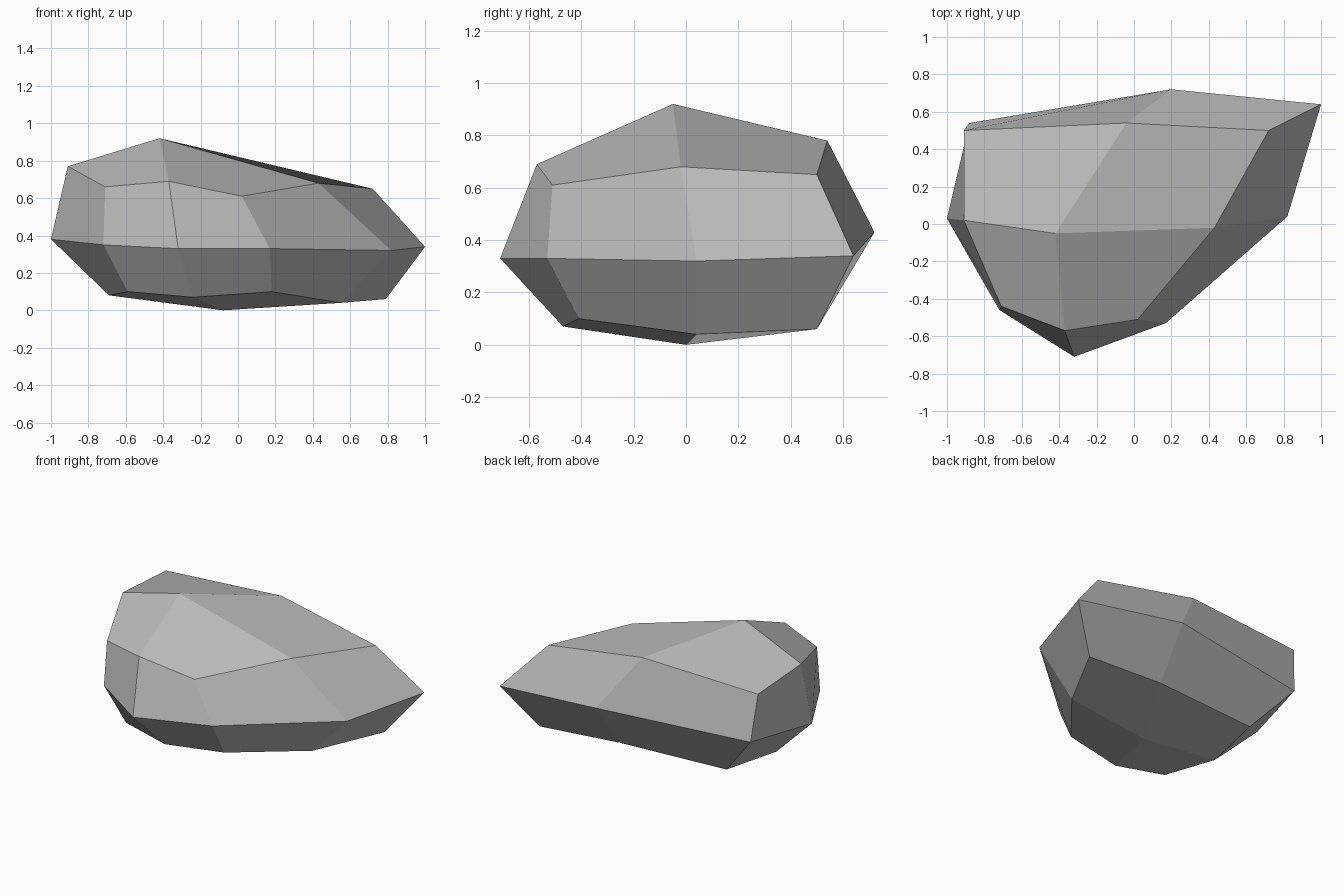
import bpy
import bmesh

# Remove the default cube only
default_cube = bpy.data.objects.get("Cube")
if default_cube:
    bpy.data.objects.remove(default_cube, do_unlink=True)


def make_material(name, colour):
    """One flat colour, shown in both viewport and render."""
    material = bpy.data.materials.new(name)
    material.use_nodes = True
    material.diffuse_color = colour
    shader = next(n for n in material.node_tree.nodes if n.type == "BSDF_PRINCIPLED")
    shader.inputs["Base Color"].default_value = colour
    shader.inputs["Roughness"].default_value = 1
    return material


# Boulder cross-sections: eight points each, counter-clockwise from the -x side
lower_ring = [(-.69, -.02, .08), (-.59, -.4, .1), (-.24, -.47, .07), (.18, -.41, .1),
              (.55, .04, .04), (.79, .5, .06), (.18, .48, .1), (-.61, .42, .1)]
middle_ring = [(-1, .03, .38), (-.72, -.46, .35), (-.32, -.71, .33), (.17, -.53, .33),
               (.82, .04, .32), (1, .64, .34), (.2, .72, .43), (-.88, .54, .41)]
upper_ring = [(-.91, .02, .77), (-.71, -.44, .66), (-.37, -.57, .69), (.02, -.51, .61),
              (.43, -.02, .68), (.72, .5, .65), (-.04, .54, .78), (-.91, .5, .74)]
peak_point = (-.42, -.05, .92)
base_point = (-.08, 0, 0)


def bridge(bm, below, above):
    """Join two rings with a band of quads."""
    count = len(below)
    for i in range(count):
        j = (i + 1) % count
        bm.faces.new((below[i], below[j], above[j], above[i]))


def cap(bm, ring, centre):
    """Close a ring with four quads that meet at a centre vertex."""
    count = len(ring)
    for i in range(0, count, 2):
        bm.faces.new((centre, ring[i], ring[i + 1], ring[(i + 2) % count]))


def build_boulder(name, material):
    bm = bmesh.new()
    rings = [[bm.verts.new(point) for point in ring]
             for ring in (lower_ring, middle_ring, upper_ring)]

    # Sides
    for below, above in zip(rings, rings[1:]):
        bridge(bm, below, above)

    # Top and underside
    cap(bm, rings[-1], bm.verts.new(peak_point))
    cap(bm, rings[0], bm.verts.new(base_point))
    bmesh.ops.recalc_face_normals(bm, faces=bm.faces[:])

    # Flat facets
    for face in bm.faces:
        face.smooth = False

    mesh = bpy.data.meshes.new(name)
    bm.to_mesh(mesh)
    bm.free()
    mesh.materials.append(material)
    boulder = bpy.data.objects.new(name, mesh)
    bpy.context.scene.collection.objects.link(boulder)
    return boulder


stone_grey = make_material("stone_grey", (.5, .5, .5, 1))
build_boulder("boulder", stone_grey)
